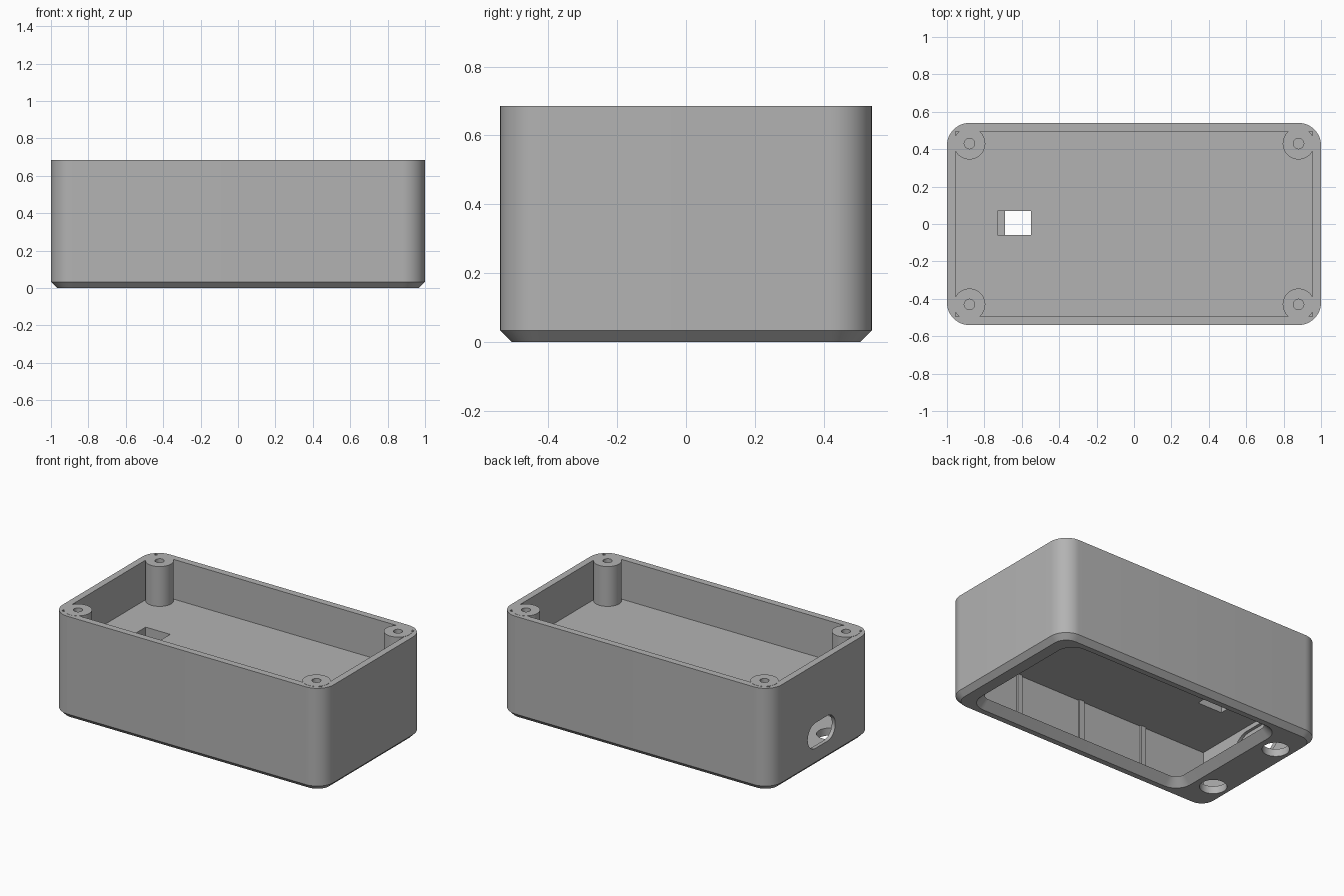
import bpy, bmesh, math
from mathutils import Matrix

if "Cube" in bpy.data.objects:
    bpy.data.objects.remove(bpy.data.objects["Cube"])

HX, HY, H = 1.0, 0.54, 0.685        # outer half sizes and height
IX, IY = 0.955, 0.495               # inner half sizes
FLOOR, CEIL, PLATE = 0.42, 0.36, 0.05

grey = bpy.data.materials.new("plain_grey")
grey.use_nodes = True
colour = (0.45, 0.45, 0.45, 1)
grey.diffuse_color = colour
grey.node_tree.nodes["Principled BSDF"].inputs["Base Color"].default_value = colour


def rounded(x0, x1, y0, y1, r, n=12):
    """Outline of a rectangle with rounded corners."""
    pts = []
    for k, (cx, cy) in enumerate([(x1 - r, y1 - r), (x0 + r, y1 - r),
                                  (x0 + r, y0 + r), (x1 - r, y0 + r)]):
        for i in range(n + 1):
            a = math.pi / 2 * (k + i / n)
            pts.append((cx + r * math.cos(a), cy + r * math.sin(a)))
    return pts


def loft(name, rings):
    """Closed solid through a list of (outline, z)."""
    bm = bmesh.new()
    loops = [[bm.verts.new((x, y, z)) for x, y in pts] for pts, z in rings]
    n = len(loops[0])
    for a, b in zip(loops, loops[1:]):
        for i in range(n):
            j = (i + 1) % n
            bm.faces.new((a[i], a[j], b[j], b[i]))
    bm.faces.new(loops[0][::-1])
    bm.faces.new(loops[-1])
    bmesh.ops.remove_doubles(bm, verts=bm.verts, dist=1e-5)
    bmesh.ops.recalc_face_normals(bm, faces=bm.faces)
    me = bpy.data.meshes.new(name)
    bm.to_mesh(me)
    bm.free()
    me.materials.append(grey)
    ob = bpy.data.objects.new(name, me)
    bpy.context.collection.objects.link(ob)
    return ob


def box(name, x0, x1, y0, y1, z0, z1):
    pts = [(x0, y0), (x1, y0), (x1, y1), (x0, y1)]
    return loft(name, [(pts, z0), (pts, z1)])


def cylinder(name, x, y, r, z0, z1, n=40):
    pts = [(x + r * math.cos(math.tau * i / n), y + r * math.sin(math.tau * i / n))
           for i in range(n)]
    return loft(name, [(pts, z0), (pts, z1)])


def side_slot(name, half_w, half_h, z, x0, x1):
    """Stadium-shaped cutter running along x."""
    pts = rounded(-half_h, half_h, -half_w, half_w, half_h - 0.001)
    ob = loft(name, [(pts, x0), (pts, x1)])
    # local z runs along x, local x runs along height
    ob.data.transform(Matrix(((0, 0, 1, 0), (0, 1, 0, 0), (-1, 0, 0, z), (0, 0, 0, 1))))
    return ob


def cut(ob, cutters):
    for c in cutters:
        c.hide_render = True
        m = ob.modifiers.new("cut", 'BOOLEAN')
        m.operation, m.solver, m.object = 'DIFFERENCE', 'EXACT', c
        with bpy.context.temp_override(object=ob, active_object=ob):
            bpy.ops.object.modifier_apply(modifier=m.name)
        bpy.data.objects.remove(c)


def smooth(ob):
    bpy.ops.object.select_all(action='DESELECT')
    ob.select_set(True)
    bpy.context.view_layer.objects.active = ob
    bpy.ops.object.shade_smooth_by_angle(angle=math.radians(30))


# Outer shell with rounded corners and a bevelled foot
CH = 0.033
shell = loft("enclosure_shell", [
    (rounded(-HX + CH, HX - CH, -HY + CH, HY - CH, 0.12 - CH), 0),
    (rounded(-HX, HX, -HY, HY, 0.12), CH),
    (rounded(-HX, HX, -HY, HY, 0.12), H)])


# Bottom opening flares outward towards the underside
def opening(grow):
    return rounded(-0.69 - grow, 0.84 + grow, -0.42 - grow, 0.42 + grow, 0.06 + grow)


cutters = [
    box("upper_bay", -IX, IX, -IY, IY, FLOOR, 1),
    box("lower_bay", -IX, IX, -IY, IY, PLATE, CEIL),
    loft("bottom_opening", [(opening(0.06), -0.01), (opening(0), PLATE),
                            (opening(0), PLATE + 0.1)]),
    box("floor_slot", -0.73, -0.55, -0.06, 0.07, CEIL - 0.1, FLOOR + 0.1),
    side_slot("side_recess", 0.21, 0.12, 0.21, -0.975, -0.9),
    side_slot("side_port", 0.145, 0.085, 0.21, -1.1, -0.9),
]
cutters += [cylinder("cable_hole", -0.86, s * 0.29, 0.082, -0.1, 0.2) for s in (-1, 1)]
cut(shell, cutters)
smooth(shell)

# Screw posts in the four corners, each with a pilot hole
for sx, side in ((-1, "right"), (1, "left")):
    for sy, end in ((-1, "front"), (1, "back")):
        x, y = sx * 0.88, sy * 0.43
        post = cylinder(f"screw_post_{end}_{side}", x, y, 0.085, FLOOR - 0.02, H + 0.001)
        cut(post, [cylinder("pilot_hole", x, y, 0.028, FLOOR + 0.03, 1, 24)])
        smooth(post)

# Slim upright ribs on the long walls of the lower bay
for x, place in ((-0.48, "right"), (0, "middle"), (0.48, "left")):
    for s, end in ((-1, "front"), (1, "back")):
        y0, y1 = sorted((s * (IY + 0.01), s * (IY - 0.012)))
        box(f"wall_rib_{end}_{place}", x - 0.018, x + 0.018, y0, y1, PLATE - 0.01, CEIL + 0.01)
